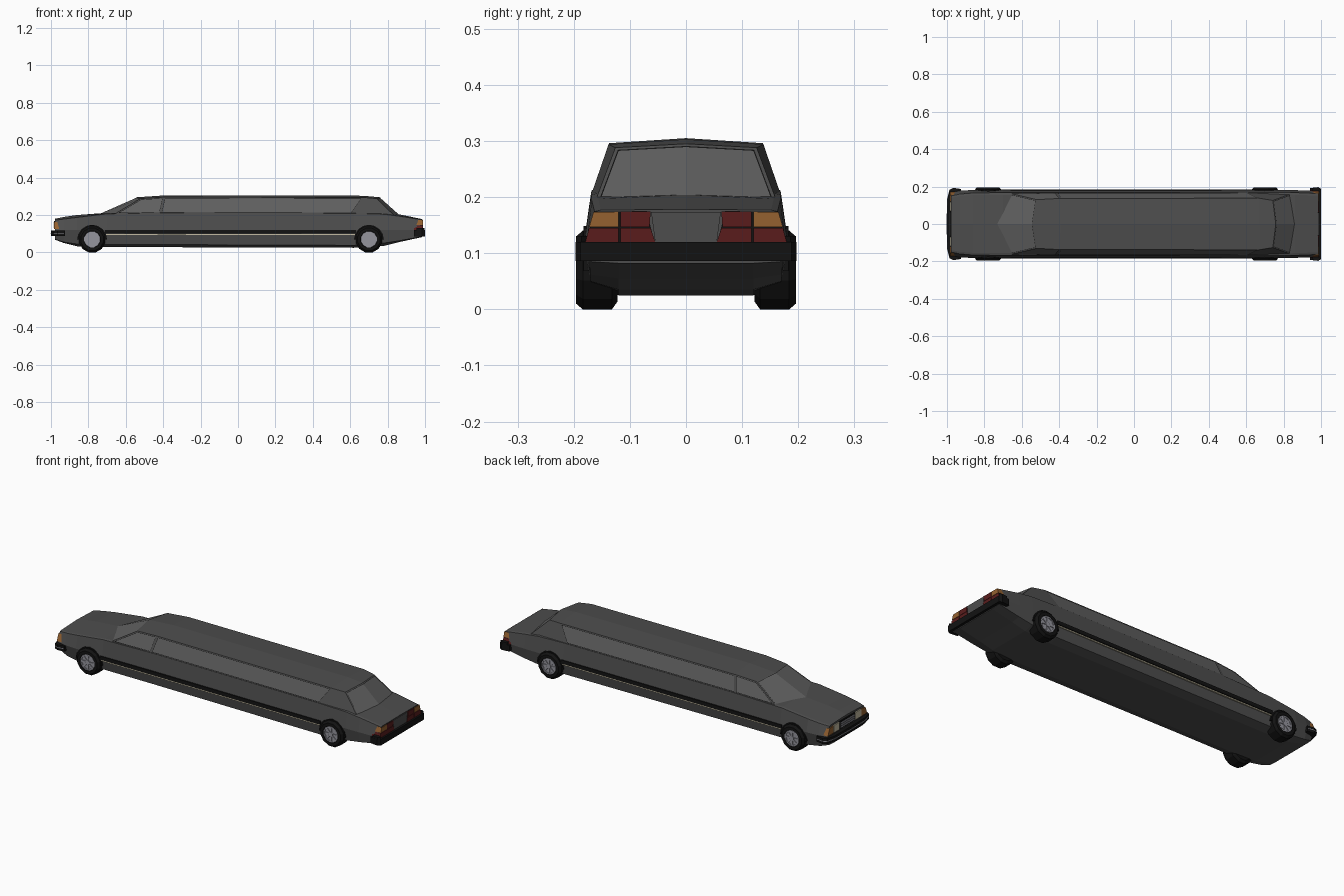
import bpy, bmesh, math
from mathutils import Vector

if "Cube" in bpy.data.objects:
    bpy.data.objects.remove(bpy.data.objects["Cube"])


def material(name, r, g, b):
    m = bpy.data.materials.new(name)
    m.diffuse_color = (r, g, b, 1)
    m.use_nodes = True
    m.node_tree.nodes["Principled BSDF"].inputs["Base Color"].default_value = m.diffuse_color
    return m


PAINT = material("dark_paint", .075, .075, .075)
GLASS = material("grey_glass", .115, .115, .115)
BLACK = material("black_rubber", .006, .006, .006)
RED = material("red_lens", .10, .012, .012)
ORANGE = material("orange_lens", .30, .12, .03)
CREAM = material("cream_lens", .55, .50, .36)
METAL = material("wheel_metal", .30, .30, .34)


def finish(name, bm, mats, mirror=True):
    me = bpy.data.meshes.new(name)
    bm.to_mesh(me)
    bm.free()
    ob = bpy.data.objects.new(name, me)
    bpy.context.collection.objects.link(ob)
    for m in mats:
        me.materials.append(m)
    if mirror:
        mod = ob.modifiers.new("mirror", "MIRROR")
        mod.use_axis = (False, True, False)
        mod.merge_threshold = .0005
    return ob


def face_outward(bm, centre_z):
    # half shells: point each face away from the long axis of the car
    bm.normal_update()
    for f in bm.faces:
        c = f.calc_center_median()
        if f.normal.dot(c - Vector((c.x * .85, 0, centre_z))) < 0:
            f.normal_flip()
    bm.normal_update()


def prism(name, outline, axis, lo, hi, mat, mirror=True):
    # extrude a 2D outline along x, y or z
    def place(p, d):
        q = list(p)
        q.insert("xyz".index(axis), d)
        return q
    bm = bmesh.new()
    a = [bm.verts.new(place(p, lo)) for p in outline]
    b = [bm.verts.new(place(p, hi)) for p in outline]
    n = len(a)
    bm.faces.new(a)
    bm.faces.new(b)
    for i in range(n):
        bm.faces.new((a[i], a[(i + 1) % n], b[(i + 1) % n], b[i]))
    bmesh.ops.recalc_face_normals(bm, faces=bm.faces)
    return finish(name, bm, [mat], mirror)


def rect(u0, u1, v0, v1):
    return [(u0, v0), (u1, v0), (u1, v1), (u0, v1)]


def lathe(name, profile, x, z, sides, mat):
    # revolve (radius, y) points about the axle
    bm = bmesh.new()
    rings = []
    for r, y in profile:
        rings.append([bm.verts.new((x + r * math.cos(t), y, z + r * math.sin(t)))
                      for t in [math.tau * (i + .5) / sides for i in range(sides)]])
    for p, q in zip(rings, rings[1:]):
        for i in range(sides):
            j = (i + 1) % sides
            bm.faces.new((p[i], p[j], q[j], q[i]))
    bm.faces.new(rings[0])
    bm.faces.new(rings[-1])
    bmesh.ops.recalc_face_normals(bm, faces=bm.faces)
    return finish(name, bm, [mat])


# Lower body: x, top z, shoulder z, shoulder half width, waist half width, sill z, sill half width, floor z
STATIONS = [
    (-.978, .180, .172, .150, .168, .070, .150, .068),
    (-.930, .190, .178, .160, .178, .055, .160, .050),
    (-.860, .200, .187, .166, .182, .045, .165, .033),
    (-.700, .212, .206, .168, .181, .042, .166, .028),
    (-.400, .214, .212, .168, .178, .042, .166, .028),
    (.620, .212, .209, .169, .181, .038, .168, .025),
    (.780, .210, .204, .169, .182, .050, .170, .035),
    (.860, .204, .194, .168, .181, .062, .171, .055),
    (.985, .178, .174, .163, .177, .085, .172, .082),
]
bm = bmesh.new()
rows = []
for x, zt, zs, ws, wm, zl, wl, zf in STATIONS:
    pts = [(0, zt), (ws * .93, zs + .003), (ws, zs), (wm, .120), (wl, zl), (.12, zf), (0, zf)]
    rows.append([bm.verts.new((x, y, z)) for y, z in pts])
for p, q in zip(rows, rows[1:]):
    for i in range(6):
        bm.faces.new((p[i], p[i + 1], q[i + 1], q[i]))
bm.faces.new(rows[0])
bm.faces.new(rows[-1])
face_outward(bm, .12)
finish("lower_body", bm, [PAINT])

# Cabin: belt corner x, z, half width, then roof corner x, z, half width
bm = bmesh.new()
PILLARS = [(-.66, .205, .163, -.52, .288, .130), (-.415, .210, .167, -.395, .296, .137),
           (.61, .207, .168, .67, .294, .138), (.835, .197, .160, .742, .288, .126)]
belt = [bm.verts.new((a[0], a[2], a[1])) for a in PILLARS]
roof = [bm.verts.new((a[3], a[5], a[4])) for a in PILLARS]
crown = [bm.verts.new(c) for c in [(-.54, 0, .295), (-.39, 0, .305), (.67, 0, .303), (.758, 0, .295)]]
cowl, deck = bm.verts.new((-.735, 0, .209)), bm.verts.new((.862, 0, .202))
sides = []
for i in range(3):
    sides.append(bm.faces.new((belt[i], belt[i + 1], roof[i + 1], roof[i])))
    bm.faces.new((roof[i], roof[i + 1], crown[i + 1], crown[i]))
screens = [bm.faces.new((cowl, belt[0], roof[0], crown[0])),
           bm.faces.new((deck, belt[3], roof[3], crown[3]))]
face_outward(bm, .20)
for f in [sides[0], sides[1]] + screens:
    for width, depth, seam in ((.006, 0, 0), (.0018, -.001, 1)):
        edge = bmesh.ops.inset_region(bm, faces=[f], thickness=width, depth=depth,
                                      use_boundary=f not in screens, use_even_offset=True)
        # screens touch the mirror plane, so inset their shared borders only
        for e in edge["faces"]:
            e.material_index = 2 * seam
    f.material_index = 1
finish("cabin", bm, [PAINT, GLASS, BLACK])

# Rear quarter seam and windscreen pillars are part of the cabin; wheels follow
for end, x in (("front", -.78), ("rear", .70)):
    z, r = .07, .0725
    lathe(end + "_tyre", [(.058, .122), (r, .132), (r, .184), (.062, .196), (.046, .196), (.043, .189)],
          x, z, 12, BLACK)
    lathe(end + "_rim", [(.044, .186), (.044, .195), (.037, .195), (.037, .190)], x, z, 12, METAL)
    lathe(end + "_hub", [(.014, .186), (.014, .196)], x, z, 8, METAL)
    for k in range(8):
        t = math.tau * k / 8
        d, n = Vector((math.cos(t), math.sin(t))), Vector((-math.sin(t), math.cos(t)))
        c = Vector((x, z))
        prism(f"{end}_spoke_{k}", [tuple(c + d * a + n * b) for a, b in
              ((.010, -.004), (.039, -.006), (.039, .006), (.010, .004))], "y", .188, .194, METAL)
    arch = [(x + .080 * math.cos(math.pi * i / 8), .068 + .080 * math.sin(math.pi * i / 8)) for i in range(9)]
    prism(end + "_wheel_arch", arch, "y", .14, .183, BLACK)

# Side trim between the wheels
prism("side_rub_strip", rect(-.71, .63, .101, .121), "y", .168, .185, BLACK)
prism("side_pale_line", rect(-.71, .63, .093, .099), "y", .165, .182, CREAM)

# Bumpers wrap around the corners
prism("front_bumper", [(-1, 0), (-.998, .13), (-.985, .182), (-.965, .192), (-.925, .186),
                       (-.925, .165), (-.96, .14), (-.96, 0)], "z", .088, .118, BLACK)
prism("front_bumper_line", [(-1.002, 0), (-1, .13), (-.987, .183), (-.966, .1935), (-.93, .188),
                            (-.93, .17), (-.97, .14), (-.97, 0)], "z", .101, .105, METAL)
prism("rear_bumper", [(1, 0), (1, .188), (.985, .197), (.94, .192), (.94, .165), (.965, .14), (.965, 0)],
      "z", .086, .120, BLACK)
prism("rear_bumper_corner", [(.998, .186), (.985, .196), (.955, .193), (.955, .17), (.98, .17)],
      "z", .118, .131, BLACK)

# Front lamps and grille
prism("front_indicator", [(.120, .125), (.171, .125), (.156, .162), (.120, .165)], "x", -.983, -.935, ORANGE)
prism("headlamp", rect(.070, .118, .126, .166), "x", -.984, -.96, CREAM)
prism("grille", rect(-.066, .066, .126, .168), "x", -.983, -.96, BLACK, False)
for i in range(3):
    prism(f"grille_bar_{i}", rect(-.062, .062, .132 + .011 * i, .138 + .011 * i), "x", -.986, -.96, METAL, False)

# Rear lamps on a black surround
prism("tail_lamp_surround", [(.056, .119), (.178, .119), (.164, .174), (.070, .175)], "x", .955, .987, BLACK)
prism("tail_lamp_upper_inner", [(.065, .147), (.117, .147), (.117, .174), (.063, .174)], "x", .96, .990, RED)
prism("tail_lamp_upper_outer", [(.120, .147), (.1725, .147), (.165, .173), (.120, .174)], "x", .95, .990, ORANGE)
prism("tail_lamp_lower_inner", [(.055, .120), (.117, .120), (.117, .145), (.063, .145)], "x", .96, .990, RED)
prism("tail_lamp_lower_outer", [(.120, .120), (.179, .120), (.173, .145), (.120, .145)], "x", .94, .990, RED)
prism("rear_panel", [(-.055, .12), (.055, .12), (.062, .173), (-.062, .173)], "x", .96, .988, PAINT, False)
